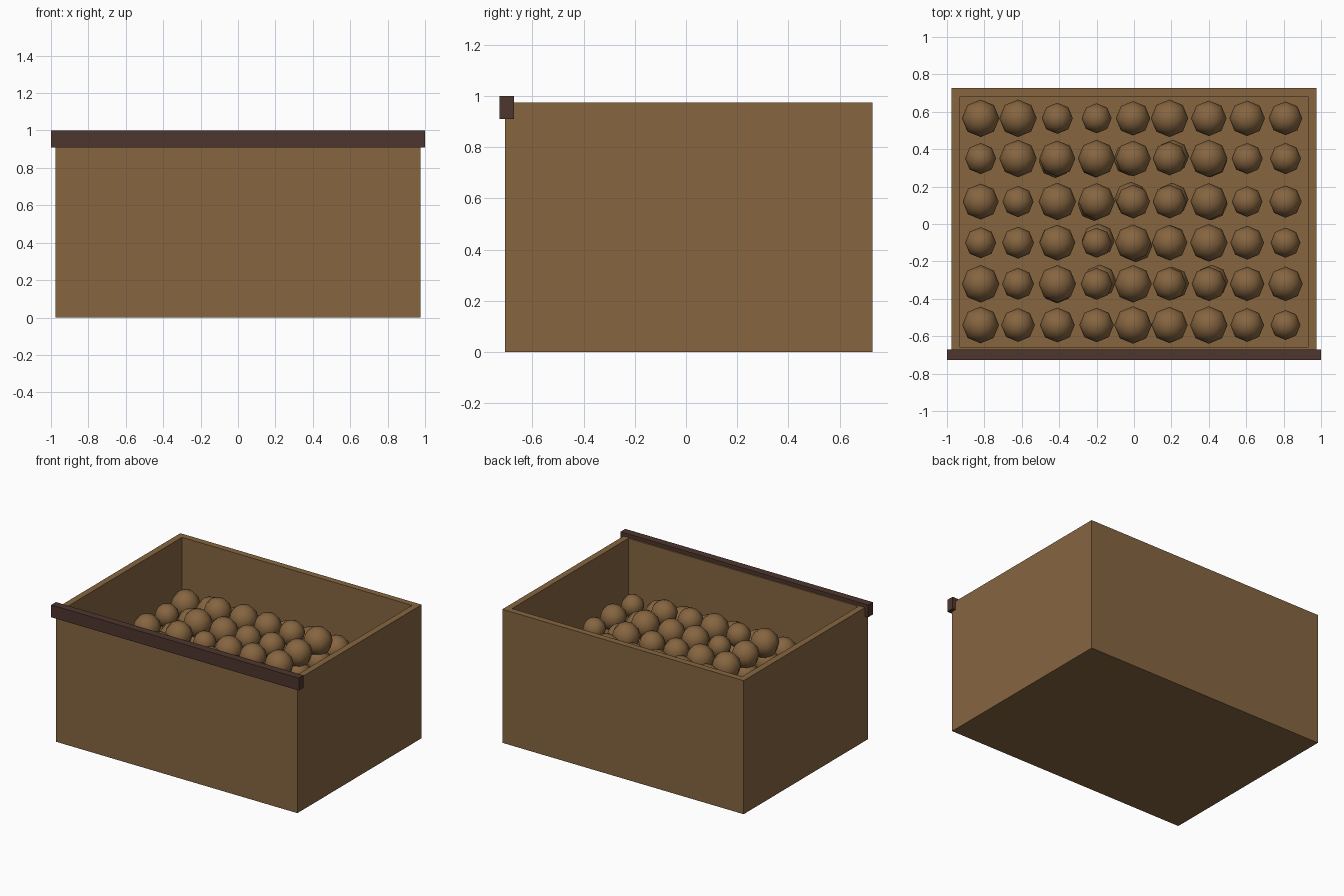
import bpy, bmesh, random
from mathutils import Matrix

if "Cube" in bpy.data.objects:
    bpy.data.objects.remove(bpy.data.objects["Cube"])

random.seed(4)


def material(name, hex_rgb):
    def lin(c):
        c /= 255
        return c / 12.92 if c <= 0.04045 else ((c + 0.055) / 1.055) ** 2.4
    m = bpy.data.materials.new(name)
    m.diffuse_color = [lin(int(hex_rgb[i:i + 2], 16)) for i in (0, 2, 4)] + [1]
    m.use_nodes = True
    m.node_tree.nodes["Principled BSDF"].inputs["Base Color"].default_value = m.diffuse_color
    return m


def finish(bm, name, mat):
    me = bpy.data.meshes.new(name)
    bm.to_mesh(me)
    bm.free()
    me.materials.append(mat)
    ob = bpy.data.objects.new(name, me)
    bpy.context.collection.objects.link(ob)
    return ob


def block(x0, x1, y0, y1, z0, z1):
    bm = bmesh.new()
    bmesh.ops.create_cube(bm, size=1, matrix=Matrix.Translation(
        ((x0 + x1) / 2, (y0 + y1) / 2, (z0 + z1) / 2)) @ Matrix.Diagonal((x1 - x0, y1 - y0, z1 - z0, 1)))
    return bm


brown = material("brown_wood", "866540")
dark = material("dark_wood", "4e362e")

# Open bin: inset the top face and push it down to the raised floor
FLOOR = 0.49
bm = block(-0.975, 0.975, -0.707, 0.727, 0, 0.975)
top = max(bm.faces, key=lambda f: f.calc_center_median().z)
bmesh.ops.inset_individual(bm, faces=[top], thickness=0.065)
inner = bmesh.ops.extrude_discrete_faces(bm, faces=[top])["faces"][0]
for v in inner.verts:
    v.co.z = FLOOR
bmesh.ops.recalc_face_normals(bm, faces=bm.faces)
finish(bm, "bin", brown)

# Front rim rail
finish(block(-1, 1, -0.727, -0.672, 0.91, 1.0), "front_rail", dark)

# Heap of round produce: a full grid with a second layer in the middle
cols = [-0.82, -0.62, -0.41, -0.20, -0.005, 0.19, 0.40, 0.605, 0.81]
rows = {
    0.565: [100, 100, 83, 80, 92, 100, 95, 95, 90],
    0.35: [83, 100, 96, 100, 95, 90, 100, 83, 83],
    0.12: [96, 83, 100, 98, 90, 90, 98, 82, 86],
    -0.10: [83, 85, 96, 80, 97, 95, 100, 90, 80],
    -0.32: [100, 85, 100, 85, 100, 90, 92, 92, 92],
    -0.54: [98, 90, 93, 92, 100, 97, 100, 90, 80],
}
bm = bmesh.new()


def ball(x, y, z, r):
    bmesh.ops.create_uvsphere(bm, u_segments=8, v_segments=6, radius=r,
                              matrix=Matrix.Translation((x, y, z)))


for j, (y, radii) in enumerate(rows.items()):
    for i, (x, r) in enumerate(zip(cols, radii)):
        if 2 <= i <= 6 and 1 <= j <= 4:
            ball(x, y, 0.70, r / 1000)
            ball(x + random.uniform(-.02, .02), y + random.uniform(-.02, .02), 0.56, 0.088)
        else:
            ball(x, y, 0.56, r / 1000)
for f in bm.faces:
    f.smooth = True
finish(bm, "produce", brown)
